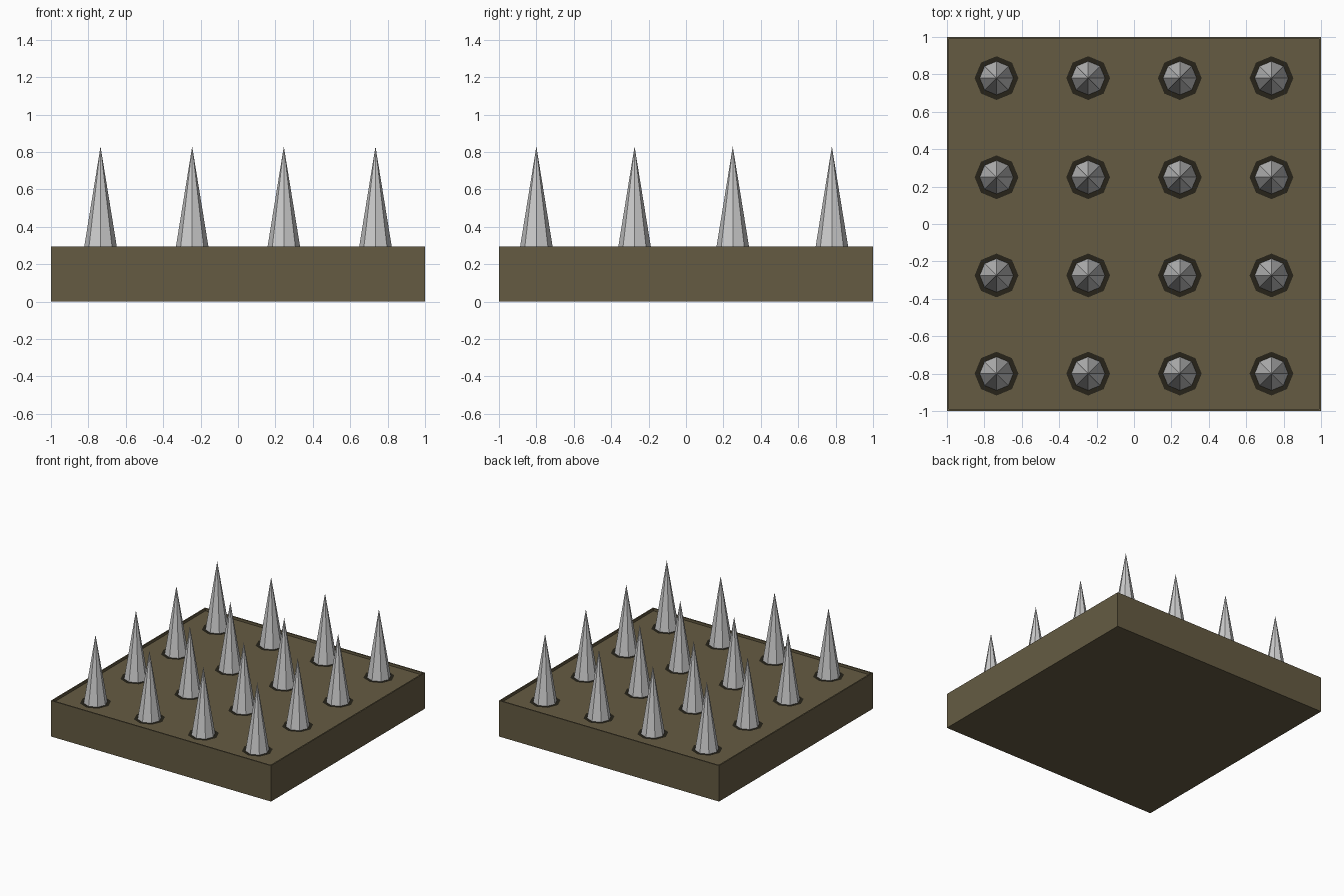
import bpy, bmesh
from math import pi
from mathutils import Matrix

if "Cube" in bpy.data.objects:
    bpy.data.objects.remove(bpy.data.objects["Cube"])

TOP, FLOOR, TIP = 0.295, 0.275, 0.83


def material(name, rgb):
    m = bpy.data.materials.new(name)
    m.diffuse_color = (*rgb, 1)
    m.use_nodes = True
    m.node_tree.nodes["Principled BSDF"].inputs["Base Color"].default_value = m.diffuse_color
    return m


def finish(name, bm, mat=None):
    me = bpy.data.meshes.new(name)
    bm.to_mesh(me)
    bm.free()
    ob = bpy.data.objects.new(name, me)
    bpy.context.collection.objects.link(ob)
    if mat:
        me.materials.append(mat)
    return ob


earth = material("earth_brown", (0.13, 0.105, 0.055))
dark = material("hole_dark", (0.02, 0.017, 0.01))

# Square slab with a thin rim around a shallow recessed top
bm = bmesh.new()
bmesh.ops.create_cube(bm, size=1, matrix=Matrix.Translation((0, 0, TOP / 2)) @ Matrix.Diagonal((2, 2, TOP, 1)))
top = max(bm.faces, key=lambda f: f.calc_center_median().z)
bmesh.ops.inset_region(bm, faces=[top], thickness=0.015)
floor = bmesh.ops.extrude_face_region(bm, geom=[top])
bmesh.ops.delete(bm, geom=[top], context='FACES_ONLY')
for v in floor["geom"]:
    if isinstance(v, bmesh.types.BMVert):
        v.co.z = FLOOR
bmesh.ops.recalc_face_normals(bm, faces=bm.faces)
finish("base_slab", bm, earth)

# Grid of eight-sided spikes, each standing in a dark hole
height = TIP - FLOOR
for j, y in enumerate((-0.80, -0.275, 0.25, 0.78)):
    for i, x in enumerate((-0.735, -0.245, 0.245, 0.735)):
        bm = bmesh.new()
        bmesh.ops.create_cone(bm, cap_ends=True, segments=8, radius1=0.09, radius2=0, depth=height,
                              matrix=Matrix.Translation((x, y, FLOOR + height / 2)))
        bmesh.ops.remove_doubles(bm, verts=bm.verts, dist=1e-5)
        finish(f"spike_{j}_{i}", bm)

        bm = bmesh.new()
        bmesh.ops.create_circle(bm, cap_ends=True, segments=8, radius=0.117,
                                matrix=Matrix.Translation((x, y, FLOOR + 0.001)))
        bmesh.ops.recalc_face_normals(bm, faces=bm.faces)
        for f in bm.faces:
            if f.normal.z < 0:
                f.normal_flip()
        finish(f"spike_hole_{j}_{i}", bm, dark)
